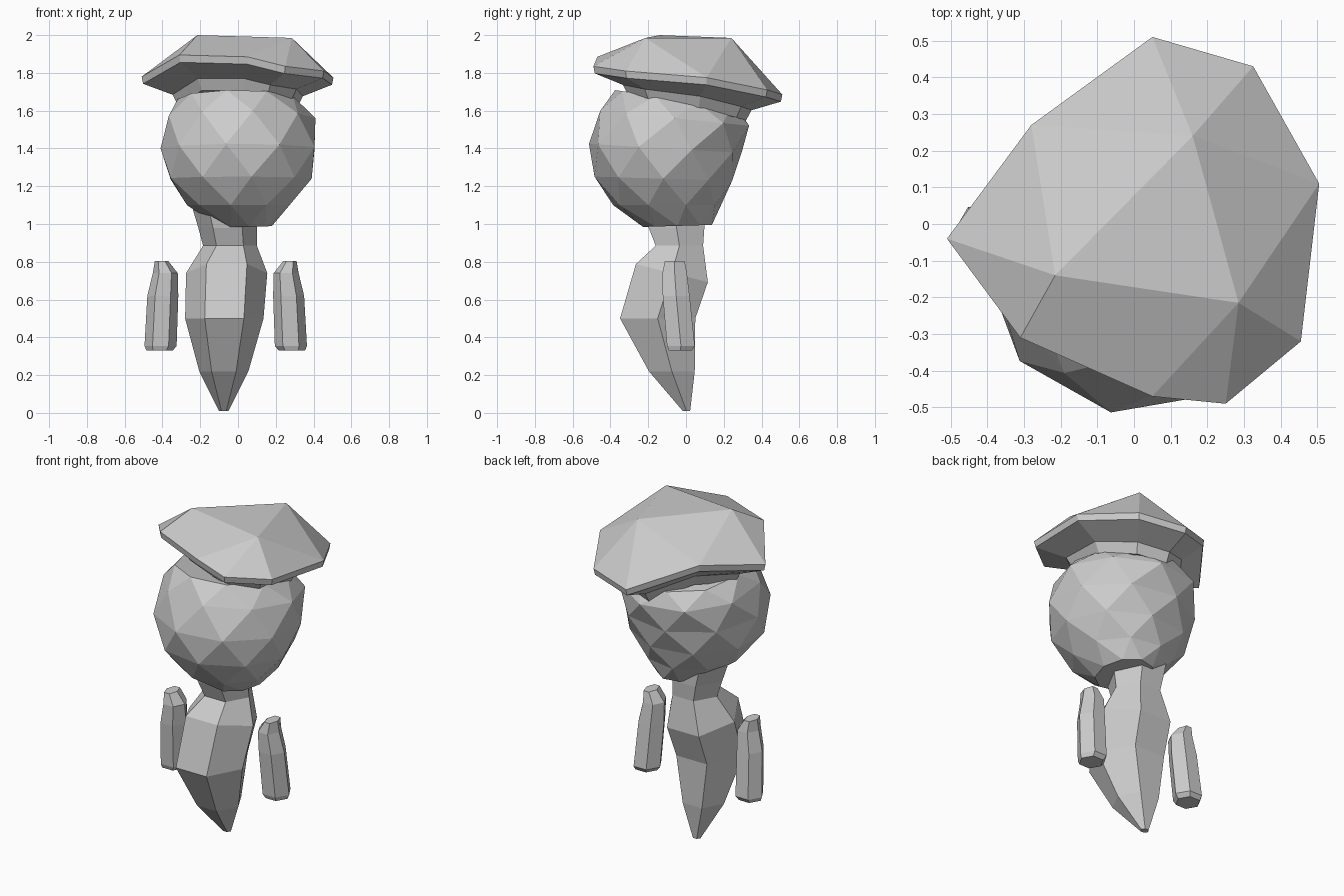
import bpy, bmesh
from math import sin, cos, pi
from mathutils import Vector

cube = bpy.data.objects.get("Cube")
if cube:
    bpy.data.objects.remove(cube)

grey = bpy.data.materials.new("plain grey")
grey.use_nodes = True
COLOUR = (0.6, 0.6, 0.6, 1)
grey.diffuse_color = COLOUR
grey.node_tree.nodes["Principled BSDF"].inputs["Base Color"].default_value = COLOUR


def finish(name, bm):
    bmesh.ops.recalc_face_normals(bm, faces=bm.faces)
    mesh = bpy.data.meshes.new(name)
    bm.to_mesh(mesh)
    bm.free()
    mesh.materials.append(grey)
    obj = bpy.data.objects.new(name, mesh)
    bpy.context.collection.objects.link(obj)
    return obj


def ring(bm, sides, z, xs, ys, tilt=0, turn=0):
    """Elliptical ring spanning the xs and ys ranges, sloping along y by tilt."""
    cx, cy = sum(xs) / 2, sum(ys) / 2
    rx, ry = (xs[1] - xs[0]) / 2, (ys[1] - ys[0]) / 2
    verts = []
    for i in range(sides):
        a = 2 * pi * (i + turn) / sides
        y = ry * sin(a)
        verts.append(bm.verts.new((cx + rx * cos(a), cy + y, z + tilt * y)))
    return verts


def bridge(bm, low, high, zigzag=False):
    n = len(low)
    for i in range(n):
        j = (i + 1) % n
        if zigzag:
            bm.faces.new((low[i], low[j], high[i]))
            bm.faces.new((low[j], high[j], high[i]))
        else:
            bm.faces.new((low[i], low[j], high[j], high[i]))


def loft(name, sides, rows, zigzag=False):
    bm = bmesh.new()
    rings = [ring(bm, sides, *row, turn=k / 2 if zigzag else 0)
             for k, row in enumerate(rows)]
    for low, high in zip(rings, rings[1:]):
        bridge(bm, low, high, zigzag)
    bm.faces.new(rings[0])
    bm.faces.new(rings[-1])
    return finish(name, bm)


# Body: six-sided taper from a pointed foot to the neck
HEX = 1.14  # a hexagon is shallower in y than its circle
loft("body", 6, [
    (0.01, (-0.10, -0.05), (-0.02, 0.025), 0),
    (0.22, (-0.205, 0.055), (-0.215, 0.065), 0),
    (0.50, (-0.28, 0.135), (-0.38, 0.08), 0),
    (0.74, (-0.275, 0.155), (-0.295, 0.145), -0.25),
    (0.885, (-0.185, 0.10), (-0.18, 0.11), 0),
    (0.98, (-0.21, 0.10), (-0.22, 0.12), 0),
    (1.08, (-0.24, 0.10), (-0.24, 0.12), 0),
])

# Arms: floating stubs mirrored about the body
for side, name in ((1, "left_arm"), (-1, "right_arm")):
    rows = []
    for z, x, rx, y, ry in (
            (0.33, 0.285, 0.07, -0.03, 0.07),
            (0.355, 0.28, 0.085, -0.027, 0.085),
            (0.62, 0.268, 0.082, -0.052, 0.082),
            (0.74, 0.255, 0.066, -0.06, 0.075),
            (0.805, 0.275, 0.035, -0.06, 0.06)):
        x = -0.065 + side * (x + 0.065)
        rows.append((z, (x - rx, x + rx), (y - ry, y + ry), 0))
    loft(name, 6, rows)

# Head: faceted ball leaning forward
loft("head", 9, [
    (0.99, (-0.11, 0.18), (-0.23, 0.14), 0.03),
    (1.10, (-0.27, 0.29), (-0.39, 0.19), 0),
    (1.24, (-0.38, 0.39), (-0.49, 0.25), -0.03),
    (1.40, (-0.41, 0.43), (-0.52, 0.30), -0.06),
    (1.56, (-0.39, 0.41), (-0.46, 0.34), -0.10),
    (1.66, (-0.32, 0.31), (-0.38, 0.28), -0.15),
], zigzag=True)

# Hat: irregular tilted brim, three-cornered crown and stepped underside
RIM = [(-0.51, -0.04, 1.78), (-0.31, -0.31, 1.895), (0.05, -0.47, 1.885),
       (0.25, -0.49, 1.835), (0.455, -0.32, 1.81), (0.505, 0.11, 1.775),
       (0.325, 0.43, 1.71), (0.05, 0.51, 1.685), (-0.28, 0.27, 1.83)]
PEAKS = [(-0.215, -0.14, 2.0), (0.285, -0.215, 1.985), (0.16, 0.24, 1.985)]

bm = bmesh.new()
rim = [bm.verts.new(p) for p in RIM]
peaks = [bm.verts.new(p) for p in PEAKS]
bm.faces.new(peaks)
# each peak fans over its stretch of rim, then a face joins it to the next
for k, fan in enumerate(([8, 0, 1], [2, 3, 4, 5], [5, 6, 7, 8])):
    for i, j in zip(fan, fan[1:]):
        bm.faces.new((rim[i], rim[j], peaks[k]))
bm.faces.new((rim[1], rim[2], peaks[1], peaks[0]))
bm.faces.new((rim[5], peaks[2], peaks[1]))
bm.faces.new((rim[8], peaks[0], peaks[2]))
# brim edge, slanted underside, band meeting the head
upper = rim
for scale, drop in ((0.985, 0.038), (0.68, 0.10), (0.62, 0.16)):
    lower = []
    for x, y, z in RIM:
        mid = 1.79 - 0.1 * y
        lower.append(bm.verts.new(
            (x * scale, y * scale, mid + (z - mid) * scale - drop)))
    bridge(bm, lower, upper)
    upper = lower
bm.faces.new(upper)
finish("hat", bm)
